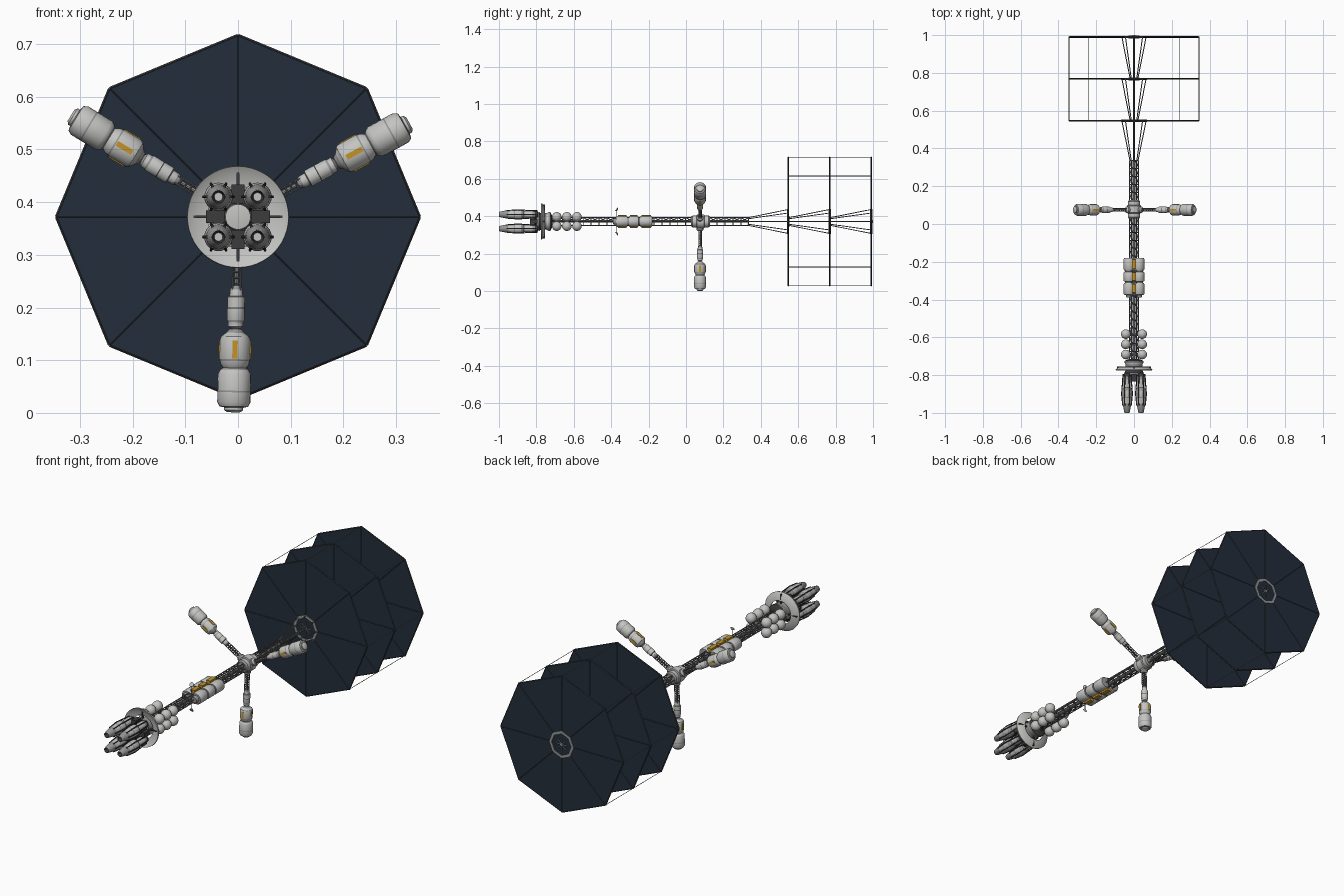
import bpy, bmesh, math
from mathutils import Vector, Matrix

if "Cube" in bpy.data.objects:
    bpy.data.objects.remove(bpy.data.objects["Cube"])

C = Vector((0, 0, 0.372))          # ship axis runs along y through this point
COLS = {"light grey": (0.55, 0.55, 0.54), "mid grey": (0.30, 0.30, 0.30),
        "truss grey": (0.16, 0.16, 0.16), "dark grey": (0.045, 0.045, 0.048),
        "panel navy": (0.016, 0.026, 0.043), "amber": (0.55, 0.29, 0.02)}
MATS = []
for n, c in COLS.items():
    m = bpy.data.materials.new(n)
    m.diffuse_color = (*c, 1)
    m.use_nodes = True
    m.node_tree.nodes["Principled BSDF"].inputs["Base Color"].default_value = m.diffuse_color
    MATS.append(m)
LIGHT, MID, TRUSS, DARK, NAVY, AMBER = range(6)


def finish(name, bm, smooth=True):
    bmesh.ops.recalc_face_normals(bm, faces=bm.faces)
    for f in bm.faces:
        f.smooth = smooth
    for e in bm.edges:
        e.smooth = len(e.link_faces) == 2 and e.calc_face_angle(0) < 0.6
    me = bpy.data.meshes.new(name)
    bm.to_mesh(me)
    bm.free()
    for m in MATS:
        me.materials.append(m)
    ob = bpy.data.objects.new(name, me)
    bpy.context.collection.objects.link(ob)
    return ob


def add_lathe(bm, prof, origin, axis, seg=24, closed=False):
    """prof: (distance, radius, material of the band that follows)"""
    q = Vector(axis).to_track_quat('Z', 'Y')
    rings = [[bm.verts.new(Vector(origin) + q @ Vector((r * math.cos(a), r * math.sin(a), t)))
              for a in (2 * math.pi * i / seg for i in range(seg))] for t, r, _ in prof]
    n = len(rings)
    for k in range(n if closed else n - 1):
        A, B = rings[k], rings[(k + 1) % n]
        for i in range(seg):
            j = (i + 1) % seg
            bm.faces.new((A[i], A[j], B[j], B[i])).material_index = prof[k][2]
    if not closed:
        bm.faces.new(rings[0]).material_index = prof[0][2]
        bm.faces.new(rings[-1]).material_index = prof[-1][2]


def lathe(name, prof, origin, axis, seg=24, closed=False):
    bm = bmesh.new()
    add_lathe(bm, prof, origin, axis, seg, closed)
    return finish(name, bm)


def rods(name, segs, r, mat, sides=6):
    bm = bmesh.new()
    for a, b in segs:
        d = Vector(b) - Vector(a)
        add_lathe(bm, [(0, r, mat), (d.length, r, mat)], a, d, sides)
    return finish(name, bm)


def box(name, centre, size, mat, rot=Matrix()):
    bm = bmesh.new()
    bmesh.ops.create_cube(bm, size=1, matrix=Matrix.Translation(centre) @ rot.to_4x4() @ Matrix.Diagonal((*size, 1)))
    for f in bm.faces:
        f.material_index = mat
    return finish(name, bm, False)


def pt(r, deg, y):
    a = math.radians(deg)
    return C + Vector((r * math.cos(a), y, r * math.sin(a)))


Y = (0, 1, 0)

# main hexagonal truss with frames and diagonals
segs = [(pt(0.024, a, -0.76), pt(0.024, a, 0.335)) for a in range(0, 360, 60)]
N = 26
step = 1.095 / N
for k in range(N + 1):
    y = -0.76 + k * step
    for a in range(0, 360, 60):
        segs.append((pt(0.024, a, y), pt(0.024, a + 60, y)))
        if k < N and a % 120 == 0:
            segs.append((pt(0.024, a, y), pt(0.024, a + 60, y + step)))
rods("main_truss", segs, 0.0026, TRUSS)
rods("truss_core_pipe", [(pt(0, 0, -0.76), pt(0, 0, 0.335))], 0.007, MID, 10)

# radiator discs: octagons with frames, seams and a central ring
DISCS = (0.546, 0.768, 0.990)
for n, y in enumerate(DISCS, 1):
    lathe(f"panel_disc_{n}", [(-0.003, 0.345, NAVY), (0.003, 0.345, NAVY)], C + Vector((0, y, 0)), Y, 8)
    edge = [(pt(0.344, a, y), pt(0.344, a + 45, y)) for a in range(0, 360, 45)]
    rods(f"panel_frame_{n}", edge, 0.0035, DARK, 4)
    seams = [(pt(0.06, a, y + s), pt(0.342, a, y + s)) for a in range(0, 360, 45) for s in (-0.003, 0.003)]
    rods(f"panel_seams_{n}", seams, 0.0012, DARK, 4)
    lathe(f"panel_ring_{n}", [(-0.006, 0.056, MID), (-0.006, 0.068, MID), (0.006, 0.068, MID), (0.006, 0.056, MID)],
          C + Vector((0, y, 0)), Y, 8, True)
    star = [(pt(0, 0, y + s), pt(0.03, a, y + s)) for a in range(0, 360, 45) for s in (-0.005, 0.005)]
    rods(f"ring_star_{n}", star, 0.002, MID, 4)
    # spreading struts leading up to each disc
    y0 = (0.33, DISCS[0], DISCS[1])[n - 1]
    st = [(pt(0.02, a, y0), pt(0.064, a, y)) for a in range(0, 360, 45)]
    rods(f"cone_struts_{n}", st, 0.0026, TRUSS)
    rods(f"cone_core_{n}", [(pt(0, 0, y0), pt(0, 0, y))], 0.004, TRUSS)
rods("panel_tie_rods", [(pt(0.344, a, DISCS[0]), pt(0.344, a, DISCS[2])) for a in range(0, 360, 45)], 0.0016, TRUSS, 4)
rods("rear_tip", [(pt(0, 0, 0.985), pt(0, 0, 1.0))], 0.008, MID, 8)

# rotating hub
lathe("hub", [(-0.05, 0.026, MID), (-0.042, 0.032, LIGHT), (-0.022, 0.032, MID), (-0.018, 0.038, LIGHT),
              (0.018, 0.038, MID), (0.022, 0.032, LIGHT), (0.042, 0.032, MID), (0.05, 0.026, MID)],
      C + Vector((0, 0.078, 0)), Y)

# three habitat arms
for n, ang in enumerate((28.7, 148.7, 268.7), 1):
    o = C + Vector((0, 0.075, 0))
    d = pt(1, ang, 0) - C
    t = Vector((0, 1, 0)).cross(d)
    yv = Vector((0, 1, 0))
    lathe(f"arm_socket_{n}", [(0.02, 0.018, MID), (0.045, 0.018, LIGHT), (0.052, 0.011, MID)], o, d, 16)
    q = [o + t * (0.0075 * i) + yv * (0.0075 * j) for i, j in ((1, 1), (1, -1), (-1, -1), (-1, 1))]
    s = [(p + d * 0.04, p + d * 0.14) for p in q]
    for k in range(9):
        r = 0.05 + k * 0.011
        s += [(q[i] + d * r, q[(i + 1) % 4] + d * r) for i in range(4)]
    rods(f"arm_truss_{n}", s, 0.002, TRUSS)
    lathe(f"arm_core_{n}", [(0.03, 0.004, MID), (0.14, 0.004, MID)], o, d, 8)
    lathe(f"inner_module_{n}",
          [(0.130, 0.009, MID), (0.138, 0.012, LIGHT), (0.150, 0.0125, MID), (0.152, 0.0165, LIGHT),
           (0.172, 0.0165, DARK), (0.174, 0.0165, LIGHT), (0.196, 0.0165, MID), (0.200, 0.0145, LIGHT),
           (0.208, 0.0145, MID), (0.212, 0.009, MID), (0.22, 0.009, MID)], o, d)
    lathe(f"middle_module_{n}",
          [(0.213, 0.012, MID), (0.220, 0.017, LIGHT), (0.227, 0.027, LIGHT), (0.234, 0.0295, LIGHT),
           (0.270, 0.0295, MID), (0.273, 0.0285, LIGHT), (0.280, 0.027, LIGHT), (0.288, 0.021, MID),
           (0.292, 0.021, MID)], o, d)
    lathe(f"outer_module_{n}",
          [(0.286, 0.021, MID), (0.290, 0.027, LIGHT), (0.298, 0.0315, LIGHT), (0.330, 0.0315, MID),
           (0.333, 0.0315, LIGHT), (0.352, 0.0315, LIGHT), (0.360, 0.027, MID), (0.362, 0.018, LIGHT),
           (0.367, 0.018, LIGHT), (0.371, 0.012, LIGHT)], o, d)
    rot = Matrix((t, yv, d)).transposed()
    for i, (a, b) in enumerate(((1, 0), (-1, 0), (0, 1), (0, -1))):
        off = t * (0.0285 * a) + yv * (0.0285 * b)
        sz = (0.005, 0.010, 0.034) if a else (0.010, 0.005, 0.034)
        box(f"amber_plate_{n}_{i}", o + d * 0.252 + off, sz, AMBER, rot)

# mid-ship cargo modules, mirrored left and right
for sx in (-1, 1):
    side = "left" if sx < 0 else "right"
    prof = []
    for a, b in ((-0.375, -0.312), (-0.306, -0.252), (-0.246, -0.180)):
        prof += [(a, 0.021, MID), (a + 0.001, 0.026, LIGHT), (a + 0.006, 0.029, LIGHT),
                 (b - 0.006, 0.029, LIGHT), (b - 0.001, 0.026, MID), (b, 0.021, MID)]
    lathe(f"cargo_module_{side}", prof, C + Vector((0.026 * sx, 0, 0)), Y)
    # side docking collar
    lathe(f"cargo_collar_{side}", [(-0.39, 0.014, MID), (-0.375, 0.018, MID)], C + Vector((0.026 * sx, 0, 0)), Y, 16)
for k, (yc, ly) in enumerate(((-0.34, 0.045), (-0.279, 0.042), (-0.213, 0.05))):
    for sz in (-1, 1):
        box(f"amber_cargo_{k}_{'top' if sz > 0 else 'bottom'}", C + Vector((0, yc, 0.025 * sz)),
            (0.022, ly, 0.018), AMBER)
for sz in (-1, 1):
    p = C + Vector((0, -0.37, 0))
    rods(f"antenna_mast_{'top' if sz > 0 else 'bottom'}", [(p, p + Vector((0, 0, 0.066 * sz)))], 0.002, TRUSS)
    lathe(f"antenna_dish_{'top' if sz > 0 else 'bottom'}", [(-0.005, 0.003, LIGHT), (0.001, 0.011, LIGHT), (0.003, 0.011, LIGHT)],
          p + Vector((0, 0, 0.064 * sz)), (0, -0.8, 0.6 * sz), 16)

# fuel tanks: three rings of four spheres
for k, y in enumerate((-0.583, -0.637, -0.691)):
    for i, a in enumerate((30, 150, 210, 330)):
        bm = bmesh.new()
        p = pt(0.05, a, y)
        bmesh.ops.create_uvsphere(bm, u_segments=20, v_segments=12, radius=0.0255, matrix=Matrix.Translation(p))
        add_lathe(bm, [(0, 0.007, MID), (0.05, 0.007, MID)], pt(0, 0, y), p - pt(0, 0, y), 8)
        finish(f"fuel_tank_{k}_{i}", bm)

# shield ring with spokes
lathe("shield_ring", [(-0.762, 0.058, LIGHT), (-0.766, 0.08, LIGHT), (-0.776, 0.096, LIGHT),
                      (-0.770, 0.097, LIGHT), (-0.758, 0.08, LIGHT), (-0.754, 0.058, LIGHT)], C, Y, 48, True)
for i, a in enumerate(range(0, 360, 90)):
    box(f"shield_spoke_{i}", pt(0.062, a, -0.762), (0.056, 0.014, 0.005), DARK,
        Matrix.Rotation(-math.radians(a), 3, 'Y'))

# thrust block behind the engines
lathe("thrust_block", [(-0.81, 0.026, DARK), (-0.80, 0.046, MID), (-0.785, 0.05, DARK), (-0.775, 0.044, MID),
                       (-0.745, 0.044, LIGHT), (-0.735, 0.05, MID), (-0.725, 0.05, DARK), (-0.715, 0.028, DARK)], C, Y, 24)
lathe("centre_cap", [(-0.835, 0.012, LIGHT), (-0.833, 0.024, LIGHT), (-0.80, 0.026, MID)], C, Y, 20)
for i, a in enumerate(range(0, 360, 90)):
    box(f"pump_housing_{i}", pt(0.043, a, -0.815), (0.036, 0.04, 0.024), DARK, Matrix.Rotation(-math.radians(a), 3, 'Y'))

# four engines
for i, (sx, sz) in enumerate(((1, 1), (-1, 1), (-1, -1), (1, -1))):
    e = C + Vector((0.037 * sx, 0, 0.038 * sz))
    lathe(f"engine_{i}",
          [(-0.79, 0.014, DARK), (-0.808, 0.021, MID), (-0.822, 0.021, LIGHT), (-0.865, 0.018, MID),
           (-0.872, 0.025, MID), (-0.882, 0.027, LIGHT), (-0.915, 0.027, MID), (-0.920, 0.0255, LIGHT),
           (-0.950, 0.0235, MID), (-0.998, 0.014, MID), (-1.0, 0.012, DARK), (-0.97, 0.008, LIGHT)], e, Y)
    s = []
    for k in range(6):
        c, v = math.cos(k * math.pi / 3), math.sin(k * math.pi / 3)
        s.append((e + Vector((0.021 * c, -0.80, 0.021 * v)), e + Vector((0.0285 * c, -0.90, 0.0285 * v))))
        s.append((e + Vector((0.0285 * c, -0.90, 0.0285 * v)), e + Vector((0.0225 * c, -0.96, 0.0225 * v))))
    rods(f"engine_struts_{i}", s, 0.003, DARK)
